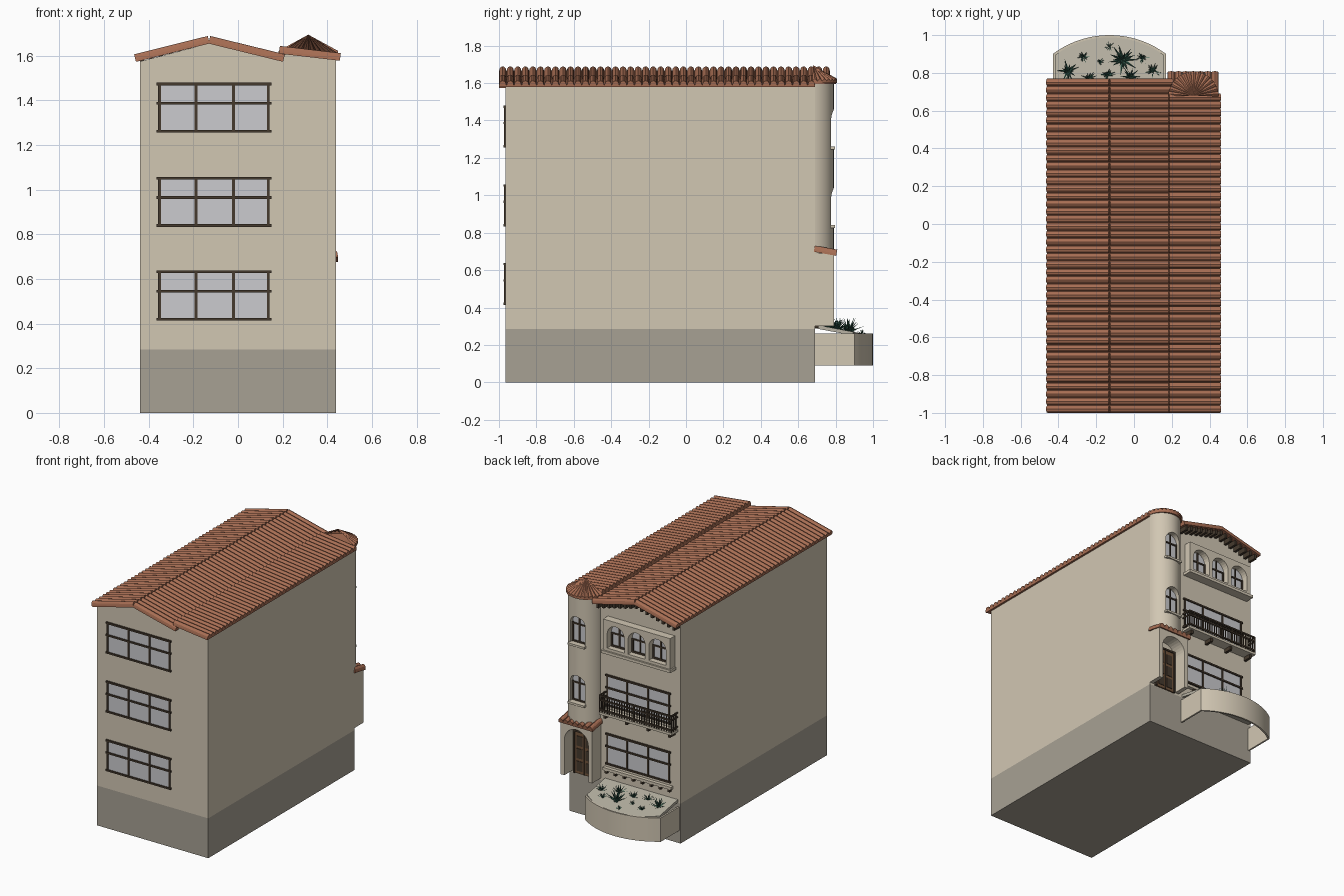
import bpy, bmesh, math, random
from mathutils import Vector, Matrix

random.seed(4)
if "Cube" in bpy.data.objects:
    bpy.data.objects.remove(bpy.data.objects["Cube"])


def material(name, *rgb):
    m = bpy.data.materials.new(name)
    m.use_nodes = True
    m.diffuse_color = (*rgb, 1)
    m.node_tree.nodes["Principled BSDF"].inputs["Base Color"].default_value = (*rgb, 1)
    return m


WALL = material("cream_stucco", .64, .57, .45)
BASE = material("grey_plinth", .39, .355, .295)
TILE = material("terracotta", .40, .16, .09)
GLASS = material("pale_glass", .60, .60, .62)
WOOD = material("dark_wood", .06, .042, .027)
DOOR = material("door_brown", .17, .09, .045)
SOIL = material("gravel", .48, .45, .37)
LEAF = material("agave_green", .03, .10, .07)


def finish(name, bm, mat, smooth=False):
    bmesh.ops.recalc_face_normals(bm, faces=bm.faces)
    me = bpy.data.meshes.new(name)
    bm.to_mesh(me)
    bm.free()
    me.materials.append(mat)
    ob = bpy.data.objects.new(name, me)
    bpy.context.collection.objects.link(ob)
    if smooth:
        smooth_edges(ob)
    return ob


def activate(ob):
    bpy.ops.object.select_all(action='DESELECT')
    ob.select_set(True)
    bpy.context.view_layer.objects.active = ob


def smooth_edges(ob):
    activate(ob)
    bpy.ops.object.shade_smooth_by_angle(angle=math.radians(35))


def prism(name, pts, axis, a, b, mat, smooth=False):
    """Extrude a 2D outline along x, y or z from a to b."""
    place = {'x': lambda p, d: (d, p[0], p[1]),
             'y': lambda p, d: (p[0], d, p[1]),
             'z': lambda p, d: (p[0], p[1], d)}[axis]
    bm = bmesh.new()
    lo = [bm.verts.new(place(p, a)) for p in pts]
    hi = [bm.verts.new(place(p, b)) for p in pts]
    bm.faces.new(lo)
    bm.faces.new(hi)
    for i in range(len(pts)):
        j = (i + 1) % len(pts)
        bm.faces.new((lo[i], lo[j], hi[j], hi[i]))
    return finish(name, bm, mat, smooth)


def boxes(name, spans, mat):
    """Many boxes (x0, x1, y0, y1, z0, z1) in one object."""
    bm = bmesh.new()
    for x0, x1, y0, y1, z0, z1 in spans:
        m = Matrix.Translation(((x0 + x1) / 2, (y0 + y1) / 2, (z0 + z1) / 2))
        bmesh.ops.create_cube(bm, size=1, matrix=m @ Matrix.Diagonal((x1 - x0, y1 - y0, z1 - z0, 1)))
    return finish(name, bm, mat)


def arc(cx, cy, r, a0, a1, n):
    angles = [math.radians(a0 + (a1 - a0) * i / n) for i in range(n + 1)]
    return [(cx + r * math.cos(a), cy + r * math.sin(a)) for a in angles]


def arch(cx, z0, spring, r):
    return [(cx - r, z0), (cx + r, z0)] + arc(cx, spring, r, 0, 180, 12)


def cut(ob, cutters):
    for c in cutters:
        mod = ob.modifiers.new("opening", 'BOOLEAN')
        mod.operation, mod.solver, mod.object = 'DIFFERENCE', 'EXACT', c
        activate(ob)
        bpy.ops.object.modifier_apply(modifier=mod.name)
        bpy.data.objects.remove(c)


def tiled_slope(name, p, q, width, centre, count, turned=False):
    """Barrel tiles running along the slope from p to q (run, height)."""
    step = width / count
    pts = [(width / 2, -.012), (-width / 2, -.012)]
    for i in range(count):
        mid = -width / 2 + (i + .5) * step
        pts += [(y, z * 1.2) for y, z in arc(mid, 0, step * .47, 180, 0, 6)]
    length = math.dist(p, q)
    ob = prism(name, pts, 'x', 0, length, TILE)
    ob.rotation_euler = (0, -math.atan2(q[1] - p[1], q[0] - p[0]), math.pi / 2 if turned else 0)
    ob.location = (centre, p[0], p[1]) if turned else (p[0], centre, p[1])
    return ob


# Plinth and main walls
boxes("plinth", [(-.44, .44, -.965, .69, 0, .285)], BASE)
prism("walls", [(-.44, .285), (.44, .285), (.44, 1.582), (.2, 1.61), (.2, 1.58), (-.13, 1.655), (-.44, 1.575)],
      'y', -.965, .69, WALL)

# Tiled roofs
tiled_slope("roof_gable_right", (-.46, 1.585), (-.13, 1.667), 1.77, -.115, 44)
tiled_slope("roof_gable_left", (-.13, 1.667), (.205, 1.585), 1.77, -.115, 44)
tiled_slope("roof_lean_to", (.185, 1.622), (.458, 1.59), 1.69, -.155, 42)
tiled_slope("porch_roof", (.685, .71), (.805, .688), .27, .313, 7, True)

# Rafter ends under the back gable
rafters = []
for i in range(15):
    x = -.43 + i * .043
    z = 1.652 - abs(x + .13) * .25
    rafters.append((x - .009, x + .009, .69, .755, z - .03, z + .005))
boxes("rafter_ends", rafters, WOOD)


# Wide windows on front and back
def window(name, z, wall_y, out):
    def span(x0, x1, depth, z0, z1):
        ys = sorted((wall_y - out * .002, wall_y + out * depth))
        return (x0, x1, *ys, z0, z1)
    boxes(name + "_glass", [span(-.355, .14, .004, z, z + .21)], GLASS)
    bars = [span(-.365, .15, .012, z + h - .006, z + h + .006) for h in (0, .125, .212)]
    bars += [span(x - .006, x + .006, .009, z, z + .21) for x in (-.352, -.188, -.02, .136)]
    boxes(name + "_frame", bars, WOOD)


for floor, z in (("lower", .42), ("middle", .84), ("upper", 1.262)):
    window("front_" + floor + "_window", z, -.965, -1)
    if floor != "upper":
        window("back_" + floor + "_window", z, .69, 1)
boxes("back_sill", [(-.38, .16, .69, .715, .375, .395)], WALL)
boxes("sill_corbels", [(x - .008, x + .008, .69, .712, .355, .375)
                       for x in [-.36 + i * .071 for i in range(8)]], WOOD)

# Loggia with three arches
centres = (-.295, -.13, .035)
loggia = boxes("loggia", [(-.395, .135, .685, .745, 1.235, 1.475)], WALL)
cut(loggia, [prism("cutter", arch(c, 1.275, 1.375, .068), 'y', .695, .8, WALL) for c in centres])
boxes("loggia_ledge", [(-.405, .145, .69, .757, 1.235, 1.255)], WALL)
for c in centres:
    prism("loggia_glass", arch(c, 1.275, 1.375, .066), 'y', .692, .699, GLASS)
bars = []
for c in centres:
    bars += [(c - .005, c + .005, .695, .706, 1.275, 1.44), (c - .066, c + .066, .695, .706, 1.365, 1.375)]
    bars += [(c + s - .006, c + s + .006, .695, .706, 1.275, 1.375) for s in (-.06, .06)]
    bars.append((c - .066, c + .066, .695, .706, 1.275, 1.287))
boxes("loggia_frames", bars, WOOD)

# Balcony
boxes("balcony_floor", [(-.42, .155, .69, .765, .795, .812)], WALL)
rail = [(-.42, .155, .754, .765, z, z + .01) for z in (.825, .895, .925)]
for x in (-.42, .147):
    rail += [(x, x + .008, .69, .765, z, z + .01) for z in (.825, .895, .925)]
    rail += [(x, x + .008, y, y + .006, .812, .93) for y in (.71, .735)]
for i in range(30):
    x = -.42 + i * .0196
    w = .01 if i % 5 == 0 else .005
    rail.append((x, x + w, .757, .763, .812, .93))
boxes("balcony_railing", rail, WOOD)
boxes("balcony_brackets", [(x - .009, x + .009, .69, .75, .768, .795) for x in (-.39, -.22, -.05, .12)], WOOD)

# Stair turret with arched windows
turret = prism("turret", arc(.315, .665, .125, 0, 180, 32), 'z', .69, 1.605, WALL)
cut(turret, [prism("cutter", arch(.315, z, z + .14, .058), 'y', .745, .85, WALL) for z in (.84, 1.26)])
smooth_edges(turret)
bars = []
for z in (.84, 1.26):
    prism("turret_glass", arch(.315, z, z + .14, .057), 'y', .742, .75, GLASS)
    bars += [(.31, .32, .746, .757, z, z + .195), (.258, .372, .746, .757, z + .125, z + .135),
             (.258, .372, .746, .757, z, z + .01)]
    bars += [(x, x + .01, .746, .757, z, z + .14) for x in (.258, .362)]
    boxes("turret_sill", [(.25, .38, .745, .797, z - .015, z)], WALL)
boxes("turret_frames", bars, WOOD)

# Turret half-cone of radial tiles
prism("turret_eave", arc(.315, .675, .126, 0, 180, 24), 'z', 1.595, 1.606, TILE)
bm = bmesh.new()
apex = bm.verts.new((.315, .68, 1.695))
rim, foot = [], []
for i in range(15 * 4 + 1):
    a = math.pi * i / 60
    bump = .013 * abs(math.sin(math.pi * i / 4))
    x, y = .315 + .133 * math.cos(a), .675 + .133 * math.sin(a)
    rim.append(bm.verts.new((x, y, 1.61 + bump)))
    foot.append(bm.verts.new((x, y, 1.6)))
for i in range(60):
    bm.faces.new((apex, rim[i], rim[i + 1]))
    bm.faces.new((rim[i], foot[i], foot[i + 1], rim[i + 1]))
finish("turret_roof", bm, TILE)

# Arched porch and door
outline = [(.19, .3), (.19, .69), (.44, .69), (.44, .3)]
outline += [(.41, .3)] + arc(.315, .555, .095, 0, 180, 16) + [(.22, .3)]
prism("porch", outline, 'y', .685, .79, WALL)
boxes("door", [(.24, .39, .688, .70, .29, .59)], DOOR)
boxes("door_panels", [(x, x + .045, .70, .704, z, z + .07) for x in (.257, .328) for z in (.31, .4, .49)], WOOD)
boxes("door_frame", [(.23, .242, .688, .708, .29, .6), (.388, .4, .688, .708, .29, .6),
                     (.23, .4, .688, .708, .588, .6), (.312, .318, .69, .706, .29, .59)], WOOD)

# Bowed planter with sloping gravel
outer = [(.17, .69)] + arc(-.13, .5, .5, 53.13, 126.87, 20) + [(-.43, .69)]
inner = [(.158, .69)] + arc(-.13, .5, .488, 53.8, 126.2, 20) + [(-.418, .69)]
prism("planter", outer + inner[::-1], 'z', .09, .26, WALL, True)
gravel = prism("gravel_bed", inner, 'z', .23, .25, SOIL)
for v in gravel.data.vertices:
    v.co.z += (1 - v.co.y) * .19

# Agave rosettes
plants = [(-.35, .81, .07), (-.06, .87, .09), (-.27, .885, .04), (.045, .88, .04), (.1, .81, .05),
          (-.18, .86, .03), (-.14, .79, .05), (-.02, .78, .06), (-.24, .77, .05), (-.13, .94, .03)]
bm = bmesh.new()
for x, y, size in plants:
    ground = Vector((x, y, .245 + (1 - y) * .19))
    for i in range(18):
        tilt = Matrix.Rotation(i * 2.4, 4, 'Z') @ Matrix.Rotation(random.uniform(.3, 1.35), 4, 'Y')
        lift = Matrix.Translation((0, 0, size / 2)) @ Matrix.Diagonal((.5, 1, 1, 1))
        bmesh.ops.create_cone(bm, segments=4, radius1=size * .11, radius2=0, depth=size, cap_ends=True,
                              matrix=Matrix.Translation(ground) @ tilt @ lift)
finish("agaves", bm, LEAF)
